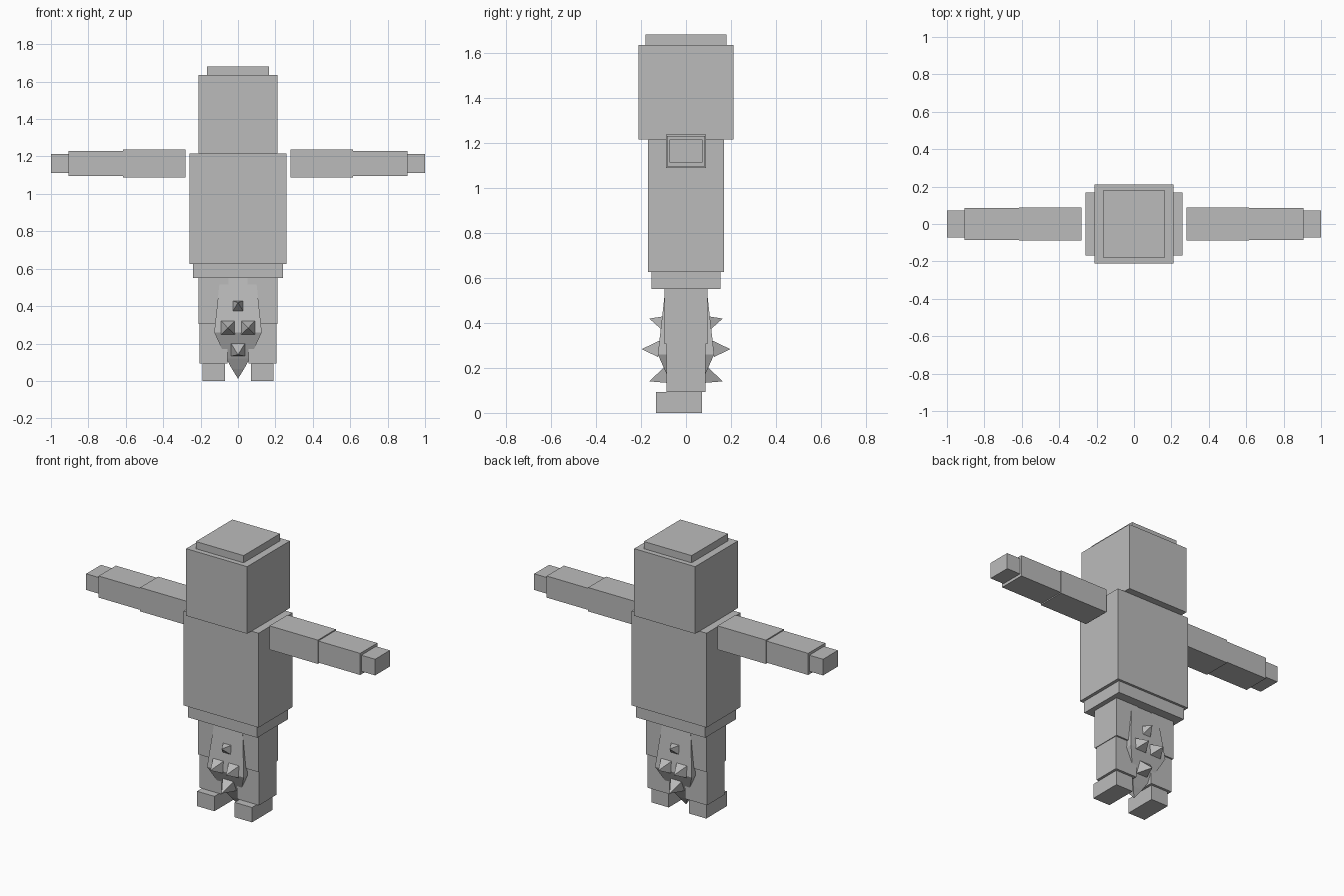
import bpy
from mathutils import Vector

if "Cube" in bpy.data.objects:
    bpy.data.objects.remove(bpy.data.objects["Cube"])

grey = bpy.data.materials.new("plain_grey")
grey.diffuse_color = (0.5, 0.5, 0.5, 1)
grey.use_nodes = True
grey.node_tree.nodes["Principled BSDF"].inputs["Base Color"].default_value = grey.diffuse_color


def make(name, verts, faces):
    mesh = bpy.data.meshes.new(name)
    mesh.from_pydata([tuple(v) for v in verts], [], faces)
    mesh.materials.append(grey)
    obj = bpy.data.objects.new(name, mesh)
    bpy.context.collection.objects.link(obj)
    return obj


def stack(name, rings):
    """Closed solid through rectangular rings (x0, x1, y0, y1, z), bottom to top."""
    verts, faces = [], [(3, 2, 1, 0)]
    for x0, x1, y0, y1, z in rings:
        verts += [(x0, y0, z), (x1, y0, z), (x1, y1, z), (x0, y1, z)]
    for r in range(len(rings) - 1):
        a = 4 * r
        for i in range(4):
            j = (i + 1) % 4
            faces.append((a + i, a + j, a + 4 + j, a + 4 + i))
    top = 4 * (len(rings) - 1)
    faces.append((top, top + 1, top + 2, top + 3))
    return make(name, verts, faces)


def box(name, x0, x1, y0, y1, z0, z1):
    return stack(name, [(x0, x1, y0, y1, z0), (x0, x1, y0, y1, z1)])


def pair(name, x0, x1, *rest):
    box(name + "_right", x0, x1, *rest)
    box(name + "_left", -x1, -x0, *rest)


def spike(name, centre, half, tip, up, side):
    """Four-sided spike; side is -1 for the front and 1 for the back."""
    c, t, u = Vector(centre), Vector(tip), Vector(up).normalized() * half
    r = Vector((half, 0, 0))
    verts = [c - r - u, c + r - u, c + r + u, c - r + u, t]
    for v in verts:
        v.y *= -side
    faces = [(0, 1, 4), (1, 2, 4), (2, 3, 4), (3, 0, 4), (3, 2, 1, 0)]
    if side > 0:
        faces = [f[::-1] for f in faces]
    make(name, verts, faces)


# Head, torso and hips
box("head", -0.211, 0.211, -0.211, 0.211, 1.215, 1.635)
box("head_cap", -0.165, 0.165, -0.18, 0.18, 1.635, 1.68)
box("torso", -0.26, 0.26, -0.168, 0.168, 0.625, 1.215)
box("hips", -0.24, 0.24, -0.153, 0.153, 0.55, 0.625)

# Arms held straight out
pair("upper_arm", 0.28, 0.615, -0.089, 0.089, 1.088, 1.237)
pair("forearm", 0.615, 0.905, -0.085, 0.085, 1.095, 1.23)
pair("hand", 0.905, 1.0, -0.073, 0.073, 1.113, 1.214)

# Legs and feet
pair("upper_leg", 0.05, 0.21, -0.096, 0.096, 0.305, 0.55)
pair("lower_leg", 0.055, 0.206, -0.086, 0.086, 0.093, 0.305)
pair("foot", 0.07, 0.19, -0.133, 0.071, 0.0, 0.093)

# Faceted guard between the legs, ending in a downward point
rings = [(0.033, 0.033, 0.065), (0.063, 0.063, 0.12),
         (0.127, 0.125, 0.26), (0.096, 0.092, 0.55)]
stack("groin_guard", [(-x, x, -y, y, z) for x, y, z in rings])
make("bottom_spike",
     [(-.033, -.033, .065), (.033, -.033, .065), (.033, .033, .065),
      (-.033, .033, .065), (0, 0, .012)],
     [(1, 0, 4), (2, 1, 4), (3, 2, 4), (0, 3, 4), (0, 1, 2, 3)])

# Spikes on the front and back of the guard
for side, label in ((-1, "front"), (1, "back")):
    spike(label + "_top_spike", (0, -0.108, 0.40), 0.028,
          (0, -0.163, 0.419), (0, 0.11, 1), side)
    for x, hand in ((-0.054, "left"), (0.054, "right")):
        spike(f"{label}_{hand}_spike", (x, -0.12, 0.285), 0.037,
              (x, -0.197, 0.283), (0, 0.11, 1), side)
    spike(label + "_low_spike", (0, -0.083, 0.167), 0.038,
          (0, -0.163, 0.14), (0, -0.4, 0.92), side)
